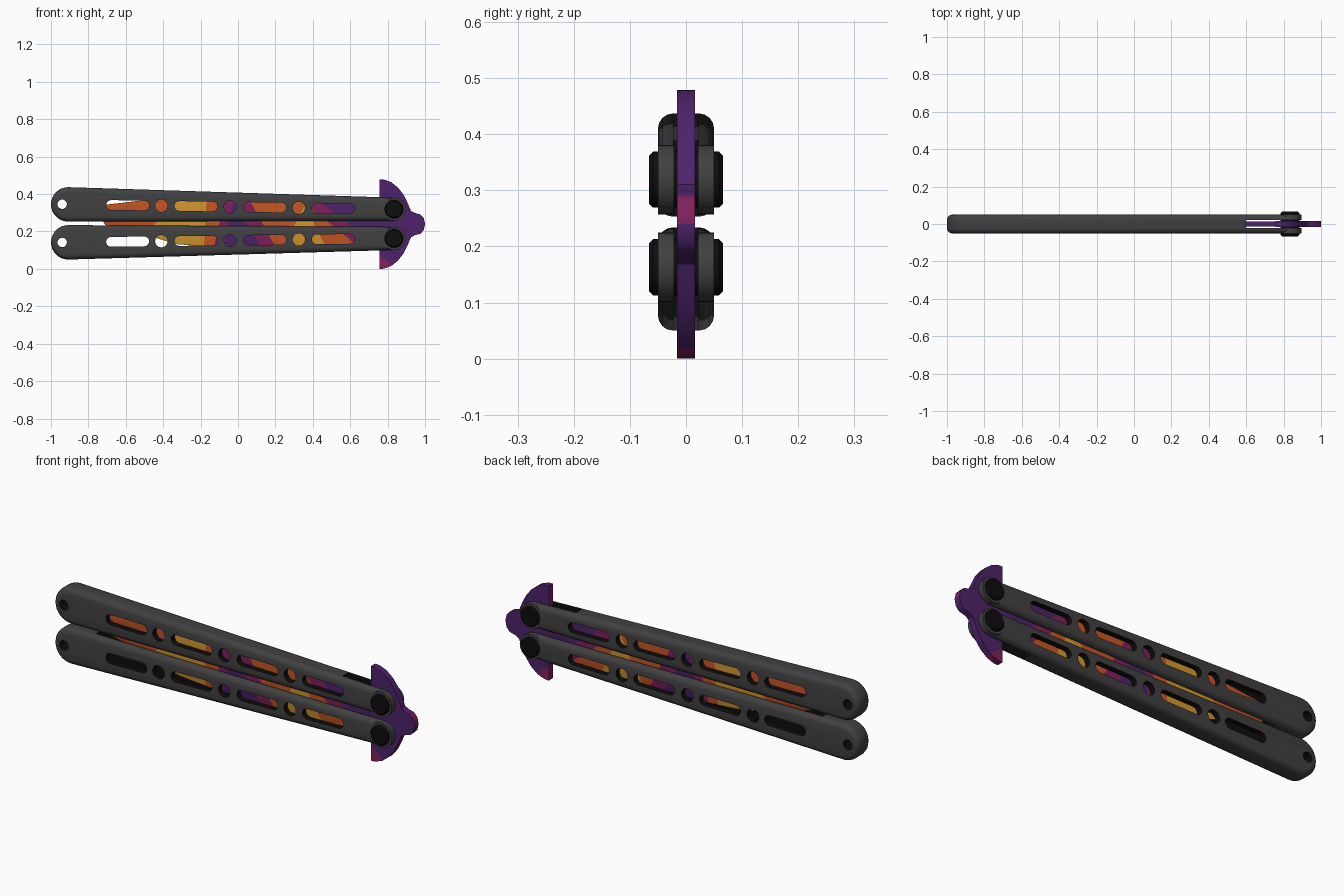
import bpy, bmesh, math
from mathutils import Vector

if "Cube" in bpy.data.objects:
    bpy.data.objects.remove(bpy.data.objects["Cube"])


def mat(name, rgb):
    m = bpy.data.materials.new(name)
    m.diffuse_color = (*rgb, 1)
    m.use_nodes = True
    m.node_tree.nodes["Principled BSDF"].inputs["Base Color"].default_value = m.diffuse_color
    return m


GREY = mat("dark grey", (0.052, 0.052, 0.052))
BLACK = mat("black", (0.004, 0.004, 0.004))
PURPLE = mat("purple", (0.075, 0.016, 0.145))
MAGENTA = mat("magenta", (0.22, 0.015, 0.11))
ORANGE = mat("orange", (0.58, 0.095, 0.018))
GOLD = mat("gold", (0.68, 0.32, 0.028))


def finish(bm, name, mats):
    bmesh.ops.recalc_face_normals(bm, faces=bm.faces[:])
    me = bpy.data.meshes.new(name)
    bm.to_mesh(me)
    bm.free()
    ob = bpy.data.objects.new(name, me)
    bpy.context.collection.objects.link(ob)
    for m in mats:
        me.materials.append(m)
    return ob


def smooth(ob):
    bpy.ops.object.select_all(action='DESELECT')
    ob.select_set(True)
    bpy.context.view_layer.objects.active = ob
    bpy.ops.object.shade_smooth_by_angle(angle=math.radians(32))


def prism(bm, pts, y0, y1, bevel=0.0, seg=4):
    """Extrude an (x, z) outline along y, optionally rounding the rim edges."""
    a = [bm.verts.new((x, y0, z)) for x, z in pts]
    b = [bm.verts.new((x, y1, z)) for x, z in pts]
    caps = [bm.faces.new(a), bm.faces.new(b[::-1])]
    for i in range(len(a)):
        j = (i + 1) % len(a)
        bm.faces.new((a[i], b[i], b[j], a[j]))
    bmesh.ops.recalc_face_normals(bm, faces=bm.faces[:])
    if bevel:
        rim = [e for f in caps for e in f.edges]
        bmesh.ops.bevel(bm, geom=rim, offset=bevel, segments=seg, profile=0.5,
                        affect='EDGES', clamp_overlap=False)


def capsule(x0, z0, r0, x1, z1, r1, n=16):
    left = [(x0 + r0 * math.cos(t), z0 + r0 * math.sin(t))
            for t in (math.pi * (0.5 + i / n) for i in range(n + 1))]
    right = [(x1 + r1 * math.cos(t), z1 + r1 * math.sin(t))
             for t in (math.pi * (-0.5 + i / n) for i in range(n + 1))]
    return left + right


def circle(x, z, r, n=24):
    return [(x + r * math.cos(2 * math.pi * i / n), z + r * math.sin(2 * math.pi * i / n))
            for i in range(n)]


def cut(ob, cutter):
    cutter.hide_render = True
    mod = ob.modifiers.new("cut", 'BOOLEAN')
    mod.operation, mod.object, mod.solver = 'DIFFERENCE', cutter, 'EXACT'
    mod.material_mode = 'TRANSFER'
    bpy.context.view_layer.objects.active = ob
    bpy.ops.object.modifier_apply(modifier=mod.name)
    bpy.data.objects.remove(cutter)


# Handles: tapered channels with slots, holes and pivots
XL, RL, XR, RR = -0.908, 0.092, 0.834, 0.062
for side, s, zl, zr in (("upper", 1, 0.345, 0.319), ("lower", -1, 0.142, 0.163)):
    def axis(x):
        return zl + (zr - zl) * (x - XL) / (XR - XL)

    def rad(x):
        return RL + (RR - RL) * (x - XL) / (XR - XL)

    bm = bmesh.new()
    prism(bm, capsule(XL, zl, RL, XR, zr, RR), -0.05, 0.05, 0.027)
    handle = finish(bm, side + "_handle", [GREY, BLACK])

    # blade channel, open on the inner side and right through at the pivot end
    def off(x, d):
        return (x, axis(x) + s * d)
    bm = bmesh.new()
    prism(bm, [off(-0.78, -0.2), off(-0.78, rad(-0.78) - 0.03), off(0.6, rad(0.6) - 0.03),
               off(0.6, 0.2), off(1.1, 0.2), off(1.1, -0.2)], -0.021, 0.021)
    cut(handle, finish(bm, "channel_cutter", [BLACK]))

    # lightening slots and round holes
    bm = bmesh.new()
    for a in (-0.705, -0.34, 0.028, 0.395):
        x0, x1 = a + 0.026, a + 0.204
        prism(bm, capsule(x0, axis(x0), 0.026, x1, axis(x1), 0.026, 10), -0.1, 0.1)
    for x, r in ((-0.41, 0.033), (-0.042, 0.033), (0.325, 0.033), (-0.94, 0.025)):
        prism(bm, circle(x, axis(x), r), -0.1, 0.1)
    cut(handle, finish(bm, "slot_cutter", [BLACK]))
    smooth(handle)

    # square-edged pivot bosses and bolt heads on both faces
    for face, d in (("front", -1), ("back", 1)):
        bm = bmesh.new()
        prism(bm, circle(XR, zr, RR, 32), d * 0.021, d * 0.05)
        smooth(finish(bm, f"{side}_{face}_pivot_boss", [GREY]))
    bm = bmesh.new()
    prism(bm, circle(XR, zr, 0.05, 28), -0.066, 0.066, 0.007, 1)
    smooth(finish(bm, side + "_pivot_bolt", [BLACK]))

# Blade: lofted columns of (x, edge z, grind z, spine z)
COLS = [(-0.74, 0.285, 0.31, 0.33), (-0.71, 0.235, 0.28, 0.343), (-0.46, 0.172, 0.23, 0.372),
        (-0.33, 0.132, 0.205, 0.376), (-0.1, 0.115, 0.195, 0.376), (0.6, 0.115, 0.195, 0.372),
        (0.8, 0.14, 0.195, 0.345)]
bm = bmesh.new()
T = 0.014
rings = [[bm.verts.new(p) for p in ((x, 0, zb), (x, -T, zm), (x, -T, zt), (x, T, zt), (x, T, zm))]
         for x, zb, zm, zt in COLS]
for r, q in zip(rings, rings[1:]):
    for i in range(5):
        j = (i + 1) % 5
        bm.faces.new((r[i], q[i], q[j], r[j]))
bm.faces.new(rings[0])
bm.faces.new(rings[-1])

# slanted colour bands: (x at upper handle, x at lower handle, colour to the right)
BLADE_MATS = [ORANGE, GOLD, MAGENTA, PURPLE]
CUTS = [(-0.36, -0.52, 1), (-0.17, -0.18, 0), (-0.08, -0.12, 2), (-0.03, -0.07, 3),
        (-0.01, 0.1, 2), (0.08, 0.18, 0), (0.355, 0.26, 1), (0.36, 0.45, 0),
        (0.375, 0.6, 2), (0.47, 0.70, 3)]


def band_x(c, z):
    return c[1] + (c[0] - c[1]) * (z - 0.155) / 0.18


for c in CUTS:
    bmesh.ops.bisect_plane(bm, geom=bm.verts[:] + bm.edges[:] + bm.faces[:],
                           plane_co=(c[1], 0, 0.155),
                           plane_no=Vector((0.18, 0, c[1] - c[0])).normalized())
for f in bm.faces:
    p = f.calc_center_median()
    for c in CUTS:
        if p.x > band_x(c, p.z):
            f.material_index = c[2]
smooth(finish(bm, "blade", BLADE_MATS))

# Guard: curved plate with a nub, mirrored about the centre line
HALF = [(0.757, 0.479), (0.78, 0.478), (0.82, 0.463), (0.855, 0.435), (0.885, 0.397),
        (0.908, 0.35), (0.925, 0.31), (0.945, 0.299), (0.975, 0.291), (0.993, 0.272), (1.0, 0.24)]
bm = bmesh.new()
prism(bm, HALF + [(x, 0.479 - z) for x, z in HALF[-2::-1]], -0.016, 0.016)
bmesh.ops.bisect_plane(bm, geom=bm.verts[:] + bm.edges[:] + bm.faces[:],
                       plane_co=(0.76, 0, 0.07), plane_no=(0.6, 0, 0.8))
for f in bm.faces:
    p = f.calc_center_median()
    low_tip = 0.6 * (p.x - 0.76) + 0.8 * (p.z - 0.07) < 0
    nub = abs(f.normal.y) < 0.5 and p.x > 0.93 and 0.25 < p.z < 0.295
    f.material_index = 1 if low_tip or nub or f.normal.x < -0.9 else 0
smooth(finish(bm, "guard", [PURPLE, MAGENTA]))
